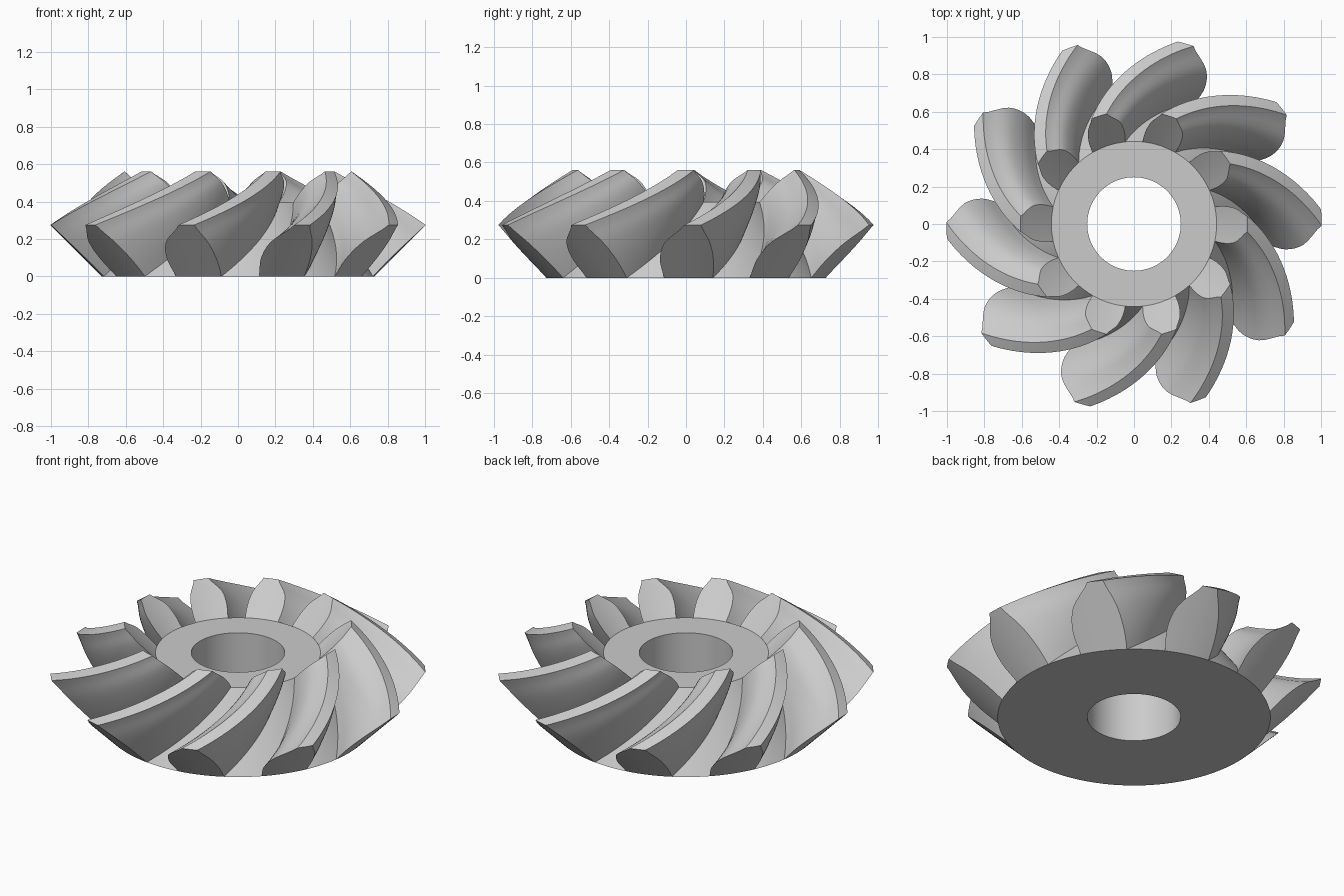
import bpy, bmesh, math
from mathutils import Vector

cube = bpy.data.objects.get("Cube")
if cube:
    bpy.data.objects.remove(cube, do_unlink=True)

TEETH = 10
INNER = 0.605            # inner end scale towards the cone apex at z = 1
ROOT_R, TIP_R, TIP_Z = 0.73, 1.003, 0.275
BORE_R = 0.25

steel = bpy.data.materials.new("plain_grey")
steel.use_nodes = True
GREY = (0.6, 0.6, 0.6, 1)
steel.diffuse_color = GREY
steel.node_tree.nodes["Principled BSDF"].inputs["Base Color"].default_value = GREY


def finish(name, bm):
    bmesh.ops.recalc_face_normals(bm, faces=bm.faces)
    mesh = bpy.data.meshes.new(name)
    bm.to_mesh(mesh)
    bm.free()
    mesh.materials.append(steel)
    obj = bpy.data.objects.new(name, mesh)
    bpy.context.collection.objects.link(obj)
    bpy.ops.object.select_all(action='DESELECT')
    obj.select_set(True)
    bpy.context.view_layer.objects.active = obj
    bpy.ops.object.shade_smooth_by_angle(angle=math.radians(30))
    return obj


def lerp(a, b, t):
    return a + (b - a) * t


def sample(widths, h):
    # smooth curve through evenly spaced half widths
    n = len(widths) - 1
    i = min(int(h * n), n - 1)
    f = h * n - i
    p = [widths[min(max(k, 0), n)] for k in range(i - 1, i + 3)]
    return p[1] + 0.5 * f * (p[2] - p[0] + f * (2 * p[0] - 5 * p[1] + 4 * p[2] - p[3]
                             + f * (3 * (p[1] - p[2]) + p[3] - p[0])))


# Hub: truncated root cone with a through bore
bm = bmesh.new()
profile = [(BORE_R, 0), (ROOT_R, 0), (ROOT_R * INNER, 1 - INNER), (BORE_R, 1 - INNER)]
pts = [bm.verts.new((r, 0, z)) for r, z in profile]
edges = [bm.edges.new((pts[i], pts[(i + 1) % 4])) for i in range(4)]
bmesh.ops.spin(bm, geom=pts + edges, cent=(0, 0, 0), axis=(0, 0, 1),
               angle=math.tau, steps=160, use_merge=True)
bmesh.ops.remove_doubles(bm, verts=bm.verts, dist=1e-5)
finish("hub", bm)

# Half widths in degrees from root to tip, on each side of the tooth
OUTER_CW, OUTER_CCW = (11, 11.5, 9, 2.5), (9, 8, 5.8, 2.5)
INNER_CW, INNER_CCW = (12, 12, 10, 4), (12, 11, 8.5, 4)
STEPS, ROWS, COLS = 20, 12, 8


def tooth_point(t, h, u):
    s = lerp(1, INNER, t)
    cw = lerp(sample(OUTER_CW, h), sample(INNER_CW, h), t)
    ccw = lerp(sample(OUTER_CCW, h), sample(INNER_CCW, h), t)
    a = math.radians(lerp(2, 36, t) + lerp(-cw, ccw, u))
    r = s * lerp(ROOT_R, TIP_R, h)
    return Vector((r * math.cos(a), r * math.sin(a), 1 - s * (1 - TIP_Z * h)))


def add_grid(bm, nu, nv, func):
    g = [[bm.verts.new(func(i / nu, j / nv)) for j in range(nv + 1)] for i in range(nu + 1)]
    for i in range(nu):
        for j in range(nv):
            bm.faces.new((g[i][j], g[i + 1][j], g[i + 1][j + 1], g[i][j + 1]))


# Spiral tooth: two flanks, two end faces, the tip land and the seat on the hub
bm = bmesh.new()
for side in (0, 1):
    add_grid(bm, STEPS, ROWS, lambda t, h: tooth_point(t, h, side))
    add_grid(bm, ROWS, COLS, lambda h, u: tooth_point(side, h, u))
    add_grid(bm, STEPS, COLS, lambda t, u: tooth_point(t, side, u))
bmesh.ops.remove_doubles(bm, verts=bm.verts, dist=1e-5)
tooth = finish("tooth_1", bm)

for k in range(1, TEETH):
    copy = bpy.data.objects.new(f"tooth_{k + 1}", tooth.data)
    copy.rotation_euler.z = math.tau * k / TEETH
    bpy.context.collection.objects.link(copy)
